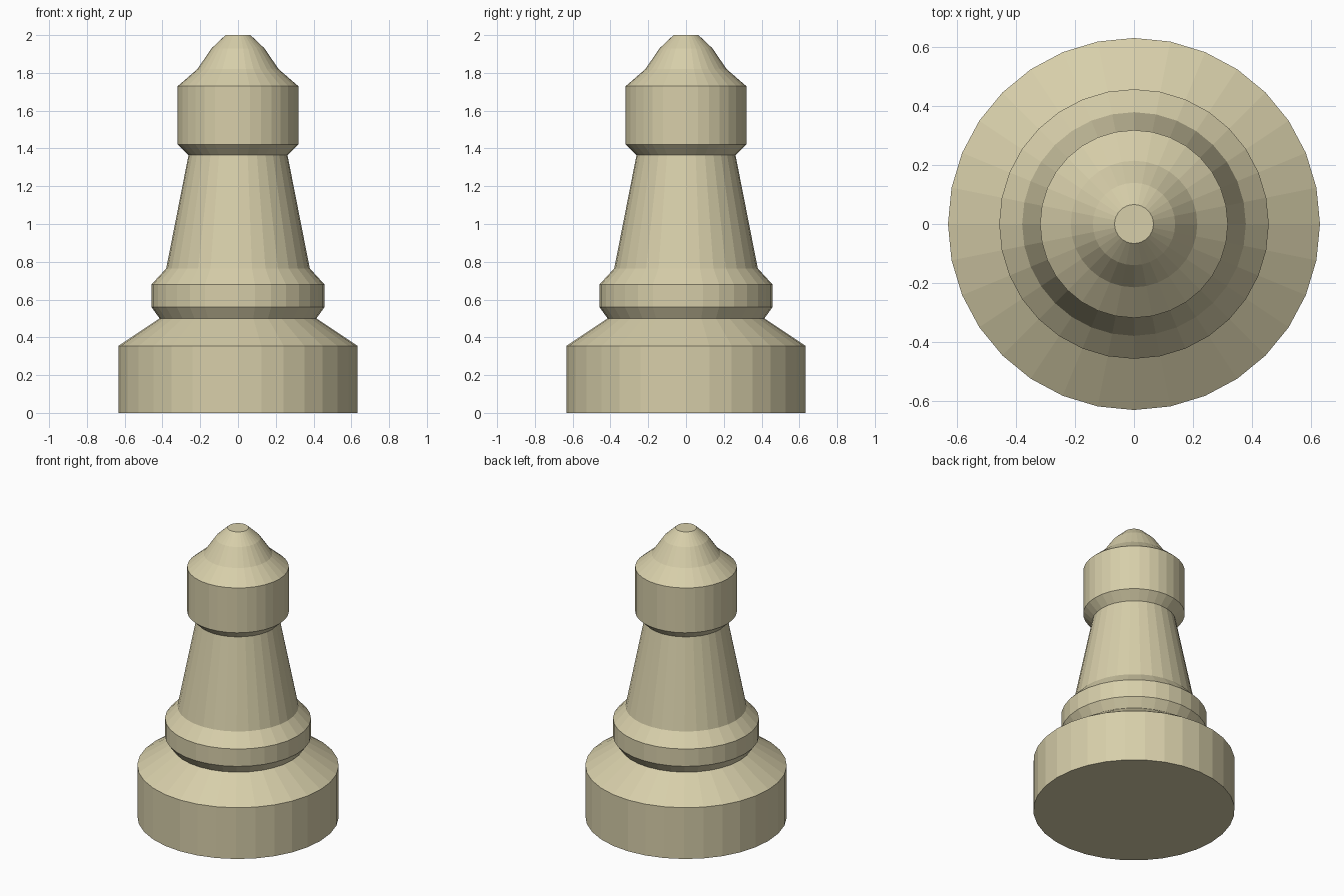
import bpy, bmesh, math

if "Cube" in bpy.data.objects:
    bpy.data.objects.remove(bpy.data.objects["Cube"])

SIDES = 32

ivory = bpy.data.materials.new("ivory")
ivory.diffuse_color = (0.68, 0.62, 0.40, 1)
ivory.use_nodes = True
ivory.node_tree.nodes["Principled BSDF"].inputs["Base Color"].default_value = ivory.diffuse_color


def lathe(name, profile, cap_bottom=False, cap_top=False):
    """Turn a (radius, height) profile around z, with flat faces."""
    bm = bmesh.new()
    rings = []
    for r, z in profile:
        rings.append([bm.verts.new((r * math.cos(2 * math.pi * i / SIDES),
                                    r * math.sin(2 * math.pi * i / SIDES), z))
                      for i in range(SIDES)])
    for low, high in zip(rings, rings[1:]):
        for i in range(SIDES):
            j = (i + 1) % SIDES
            bm.faces.new((low[i], low[j], high[j], high[i]))
    if cap_bottom:
        bm.faces.new(rings[0][::-1])
    if cap_top:
        bm.faces.new(rings[-1])
    mesh = bpy.data.meshes.new(name)
    bm.to_mesh(mesh)
    bm.free()
    mesh.materials.append(ivory)
    obj = bpy.data.objects.new(name, mesh)
    bpy.context.collection.objects.link(obj)
    return obj


# Parts meet on shared rings, so the joined surface has no inner walls
lathe("base", [(0.632, 0), (0.632, 0.355), (0.415, 0.50)], cap_bottom=True)
lathe("collar", [(0.415, 0.50), (0.458, 0.56), (0.458, 0.68), (0.38, 0.765)])
lathe("stem", [(0.38, 0.765), (0.262, 1.365)])
lathe("head", [(0.262, 1.365), (0.319, 1.42), (0.319, 1.73), (0.215, 1.82)])
lathe("pointed_cap", [(0.215, 1.82), (0.14, 1.93), (0.066, 2.0)], cap_top=True)
